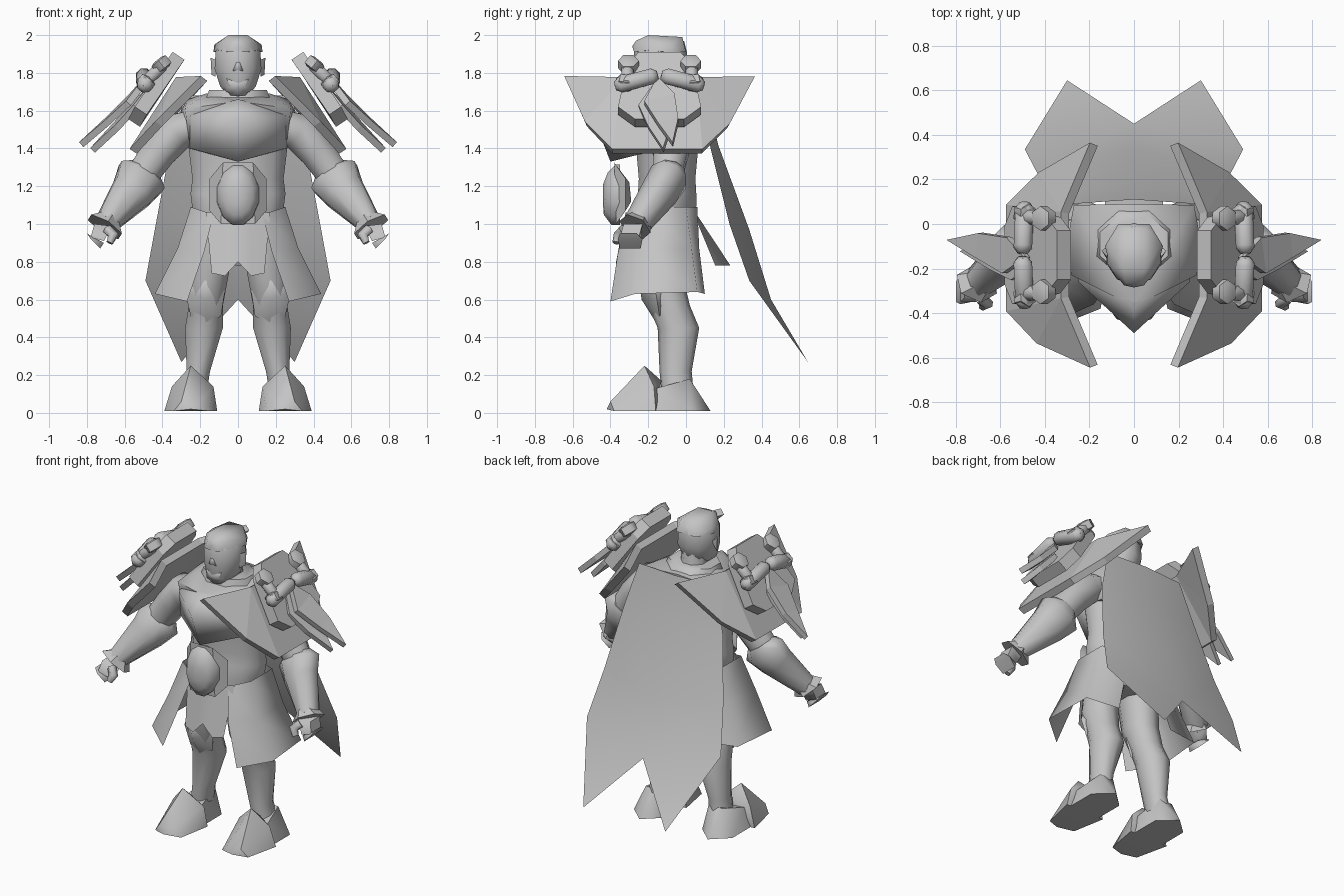
import bpy, bmesh, math
from mathutils import Vector

grey = bpy.data.materials.new("plain_grey")
grey.diffuse_color = (0.55, 0.55, 0.55, 1)


def finish(name, bm, angle=35, mirror=False, solid=0.0, offset=0.0, merge=False):
    """Turn a bmesh into a finished object."""
    bmesh.ops.recalc_face_normals(bm, faces=bm.faces[:])
    me = bpy.data.meshes.new(name)
    bm.to_mesh(me)
    bm.free()
    me.materials.append(grey)
    ob = bpy.data.objects.new(name, me)
    bpy.context.collection.objects.link(ob)
    bpy.ops.object.select_all(action='DESELECT')
    ob.select_set(True)
    bpy.context.view_layer.objects.active = ob
    if angle:
        bpy.ops.object.shade_smooth_by_angle(angle=math.radians(angle))
    if solid:
        m = ob.modifiers.new("thickness", 'SOLIDIFY')
        m.thickness, m.offset = solid, offset
    if mirror:
        m = ob.modifiers.new("mirror", 'MIRROR')
        m.use_mirror_merge = merge
    return ob


def sheet(name, verts, faces, **kw):
    bm = bmesh.new()
    vs = [bm.verts.new(v) for v in verts]
    for f in faces:
        bm.faces.new([vs[i] for i in f])
    return finish(name, bm, **kw)


def grid(name, columns, **kw):
    """Sheet from equal-length columns of points."""
    n = len(columns[0])
    faces = [(c * n + r, c * n + r + 1, (c + 1) * n + r + 1, (c + 1) * n + r)
             for c in range(len(columns) - 1) for r in range(n - 1)]
    return sheet(name, [p for c in columns for p in c], faces, **kw)


def hull(name, pts, **kw):
    bm = bmesh.new()
    for p in pts:
        bm.verts.new(p)
    res = bmesh.ops.convex_hull(bm, input=bm.verts[:])
    loose = {v for v in res["geom_interior"] if isinstance(v, bmesh.types.BMVert)}
    bmesh.ops.delete(bm, geom=list(loose), context='VERTS')
    return finish(name, bm, **kw)


def loft(name, rings, n=8, flat=False, **kw):
    """Closed tube through rings (x, y, z, half width, half depth)."""
    bm = bmesh.new()
    rows = []
    for i, (x, y, z, ru, rv) in enumerate(rings):
        a, b = Vector(rings[max(i - 1, 0)][:3]), Vector(rings[min(i + 1, len(rings) - 1)][:3])
        t = Vector((0, 0, 1)) if flat else (b - a).normalized()
        ref = Vector((0, 1, 0)) if abs(t.y) < 0.85 else Vector((0, 0, 1))
        v = (ref - t * ref.dot(t)).normalized()
        u = v.cross(t)
        rows.append([bm.verts.new(Vector((x, y, z)) + u * ru * math.cos(k) + v * rv * math.sin(k))
                     for k in [2 * math.pi * (j + 0.5) / n for j in range(n)]])
    for p, q in zip(rows, rows[1:]):
        for j in range(n):
            bm.faces.new((p[j], p[(j + 1) % n], q[(j + 1) % n], q[j]))
    bm.faces.new(rows[0])
    bm.faces.new(rows[-1])
    return finish(name, bm, **kw)


def both(pts):
    return [(s * x, y, z) for x, y, z in pts for s in (1, -1)]


# torso, shoulder yoke, collar and chest plate
loft("torso", [(0, -.12, .88, .18, .14), (0, -.11, 1.08, .25, .17), (0, -.10, 1.16, .26, .16),
               (0, -.10, 1.24, .25, .155), (0, -.10, 1.4, .27, .17), (0, -.10, 1.55, .28, .18),
               (0, -.08, 1.63, .25, .16)], n=12, flat=True, angle=70)
hull("shoulder_yoke", both([(.27, .085, 1.66), (.28, -.23, 1.61), (.17, -.08, 1.69), (.25, .05, 1.4),
                            (.26, -.2, 1.45), (.30, -.08, 1.6)]) + [(0, -.37, 1.65), (0, .09, 1.68)], angle=60)
loft("collar", [(0, -.08, 1.65, .19, .17), (0, -.09, 1.71, .165, .14)], n=8, flat=True, angle=60)
loft("neck", [(0, -.08, 1.62, .09, .09), (0, -.10, 1.80, .08, .08)], flat=True, angle=60)
hull("chest_plate", both([(.25, -.26, 1.57), (.25, -.24, 1.40), (.26, -.12, 1.6), (.26, -.12, 1.4)])
     + [(0, -.38, 1.66), (0, -.49, 1.56), (0, -.40, 1.33)], angle=85)

# round buckle hanging on a faceted plate
hull("buckle_plate", both([(.08, -.38, 1.325), (.15, -.32, 1.24), (.15, -.32, 1.07), (.09, -.37, 1.0),
                           (.08, -.30, 1.22), (.10, -.29, 1.12)]))
loft("buckle_boss", [(0, -.35, 1.155, .115, .165), (0, -.385, 1.155, .11, .165),
                     (0, -.425, 1.16, .08, .115), (0, -.44, 1.16, .03, .05)], n=12, angle=80)

# skirt panels and hanging flaps
grid("skirt_panel", [
    [(.13, -.29, 1.05), (.18, -.36, .85), (.27, -.40, .59)],
    [(.25, -.22, 1.09), (.32, -.27, .87), (.44, -.27, .63)],
    [(.25, .00, 1.09), (.31, .03, .87), (.42, .06, .64)],
    [(.10, .06, 1.09), (.13, .07, .87), (.20, .10, .63)]], mirror=True, angle=100)
grid("front_flap", [
    [(-.17, -.28, 1.06), (-.14, -.35, .74)], [(-.07, -.31, 1.06), (-.07, -.37, .725)],
    [(0, -.32, 1.06), (0, -.37, .80)], [(.07, -.31, 1.06), (.07, -.37, .725)],
    [(.17, -.28, 1.06), (.14, -.35, .74)]], angle=60)
grid("back_flap", [[(-.12, .03, 1.08), (-.14, .155, .78)], [(0, .05, 1.06), (0, .235, .78)],
                   [(.12, .03, 1.08), (.14, .155, .78)]], angle=80)

# cape ending in two points
side = [(.28, .09, 1.68), (.36, .13, 1.4), (.435, .23, 1.0), (.49, .335, .70)]
mid = [(0, .11, 1.68), (0, .17, 1.42), (0, .335, .97), (0, .45, .60)]
sheet("cape", side + mid + [(.30, .645, .27)],
      [(0, 1, 5, 4), (1, 2, 6, 5), (2, 3, 7, 6), (3, 8, 7)], mirror=True, merge=True, angle=100)

# legs, knee guards and boots
loft("leg", [(.12, -.12, .98, .12, .14), (.16, -.13, .7, .11, .12), (.17, -.09, .57, .095, .11),
             (.18, -.04, .45, .105, .11), (.21, -.055, .22, .065, .085), (.24, -.04, .06, .07, .085)],
     n=10, flat=True, mirror=True, angle=70)
hull("knee_guard", [(.10, -.18, .73), (.24, -.18, .73), (.17, -.25, .70), (.07, -.16, .64), (.28, -.16, .64),
                    (.17, -.235, .6), (.09, -.14, .51), (.25, -.14, .51), (.17, -.16, .48),
                    (.12, -.08, .62), (.23, -.08, .62)], mirror=True, angle=70)
hull("boot_heel", [(.25, .13, .01), (.14, .03, .01), (.36, .03, .01), (.14, -.18, .01), (.36, -.18, .01),
                   (.16, -.16, .13), (.32, -.16, .13), (.18, .02, .18), (.28, .02, .18)],
     mirror=True, angle=50)
hull("boot_toe", [(.11, -.16, .01), (.39, -.16, .01), (.15, -.38, .01), (.34, -.38, .01), (.25, -.42, .02),
                  (.20, -.40, .06), (.30, -.40, .06), (.35, -.17, .14), (.13, -.17, .14),
                  (.25, -.22, .25), (.21, -.28, .14), (.29, -.28, .14), (.25, -.13, .17)],
     mirror=True, angle=50)

# arms, gauntlets and hands
loft("upper_arm", [(.20, -.10, 1.54, .08, .12), (.32, -.09, 1.49, .11, .12), (.42, -.08, 1.38, .10, .10),
                   (.52, -.10, 1.24, .09, .08)], mirror=True, angle=70)
loft("gauntlet", [(.485, -.08, 1.29, .09, .08), (.51, -.09, 1.25, .145, .105), (.56, -.14, 1.17, .12, .10),
                  (.70, -.26, 1.0, .065, .075)], mirror=True, angle=55)
loft("wrist_cuff", [(.68, -.25, 1.025, .06, .07), (.705, -.27, .985, .11, .09)], n=6, mirror=True)
hull("palm", [(.67, -.23, .99), (.76, -.23, 1.0), (.67, -.33, .99), (.76, -.33, 1.0),
              (.71, -.24, .91), (.78, -.25, .93), (.71, -.35, .91), (.78, -.35, .93)], mirror=True, angle=80)
hull("curled_fingers", [(.80, -.26, .95), (.80, -.35, .95), (.78, -.23, .92), (.78, -.36, .92), (.73, -.24, .87),
                        (.73, -.35, .87), (.71, -.25, .90), (.71, -.34, .90)], mirror=True, angle=80)
loft("thumb", [(.69, -.33, .97, .03, .03), (.66, -.36, .94, .03, .025), (.68, -.37, .90, .02, .02)],
     n=6, mirror=True, angle=80)

# head, flat topped hair and face details
loft("head", [(0, -.17, 1.68, .06, .08), (0, -.15, 1.73, .10, .12), (0, -.135, 1.82, .13, .14),
              (0, -.135, 1.91, .125, .14), (0, -.13, 1.97, .095, .12)],
     n=10, flat=True, angle=80)
hull("hair", both([(.045, -.275, 1.91), (.035, -.265, 1.97), (.05, -.20, 2.0), (.05, -.02, 1.99), (.07, .0, 1.91),
                   (.13, -.10, 1.91), (.125, -.09, 1.95), (.105, -.2, 1.92), (.09, -.2, 1.97)])
     + [(0, -.285, 1.94)], angle=60)
hull("nose", both([(.012, -.265, 1.88), (.028, -.265, 1.81), (.02, -.24, 1.80)]) + [(0, -.285, 1.82)], angle=80)
hull("beard", both([(.06, -.25, 1.77), (.10, -.17, 1.78), (.06, -.24, 1.70), (.08, -.15, 1.71)])
     + [(0, -.275, 1.74), (0, -.24, 1.675)], angle=80)
hull("ear", [(.12, -.16, 1.78), (.12, -.15, 1.87), (.145, -.12, 1.88), (.14, -.12, 1.79), (.12, -.1, 1.86)],
     mirror=True)

# shoulder armour: wide crescent below, tapered slab above, centred on y = MY
MY = -.14


def across(pts):
    return pts + [(x, 2 * MY - y, z) for x, y, z in reversed(pts)]


sheet("shoulder_crescent", [(.31, -.33, 1.765), (.18, -.638, 1.77), (.42, -.53, 1.53), (.555, -.39, 1.385),
                            (.555, .085, 1.385), (.41, .225, 1.52), (.18, .358, 1.77), (.31, .05, 1.765)],
      [(0, 1, 2), (0, 2, 3), (0, 3, 4, 7), (7, 4, 5), (7, 5, 6)], mirror=True, solid=.045, angle=0)
sheet("shoulder_slab", across([(.315, -.25, 1.89), (.36, -.31, 1.825), (.515, -.36, 1.60), (.55, -.27, 1.535)]),
      [(0, 1, 2, 3, 4, 5, 6, 7)], mirror=True, solid=.075, angle=0)

# leaf shaped blades hanging over the slab
sheet("outer_blade", [(.48, -.15, 1.77), (.56, -.06, 1.68), (.69, -.04, 1.55), (.83, -.07, 1.42),
                      (.70, -.15, 1.53), (.58, -.22, 1.64)],
      [(0, 1, 5), (1, 2, 4, 5), (2, 3, 4)], mirror=True, solid=.035, angle=0)
sheet("inner_blade", [(.46, -.18, 1.72), (.54, -.08, 1.64), (.66, -.08, 1.51), (.77, -.12, 1.39),
                      (.64, -.20, 1.51), (.54, -.25, 1.62)],
      [(0, 1, 5), (1, 2, 4, 5), (2, 3, 4)], mirror=True, solid=.035, angle=0)

# bolts and chain links in front and back pairs
for label, s in (("front", 1), ("back", -1)):
    def rod(part, a, b, r, n=8):
        (ax, ay, az), (bx, by, bz) = a, b
        p, q = Vector((ax, MY - s * ay, az)), Vector((bx, MY - s * by, bz))
        loft(label + part, [(*p.lerp(q, t), r * k, r * k)
                            for t, k in ((0, .55), (.12, 1), (.88, 1), (1, .55))], n=n, mirror=True, angle=60)
    rod("_bolt_head", (.385, .165, 1.82), (.425, .165, 1.87), .055, 6)
    rod("_bolt_shaft", (.39, .17, 1.85), (.50, .17, 1.74), .035)
    rod("_chain_link", (.49, .235, 1.73), (.50, .01, 1.79), .045)
    rod("_lower_stud", (.47, .18, 1.77), (.51, .19, 1.72), .05, 6)
